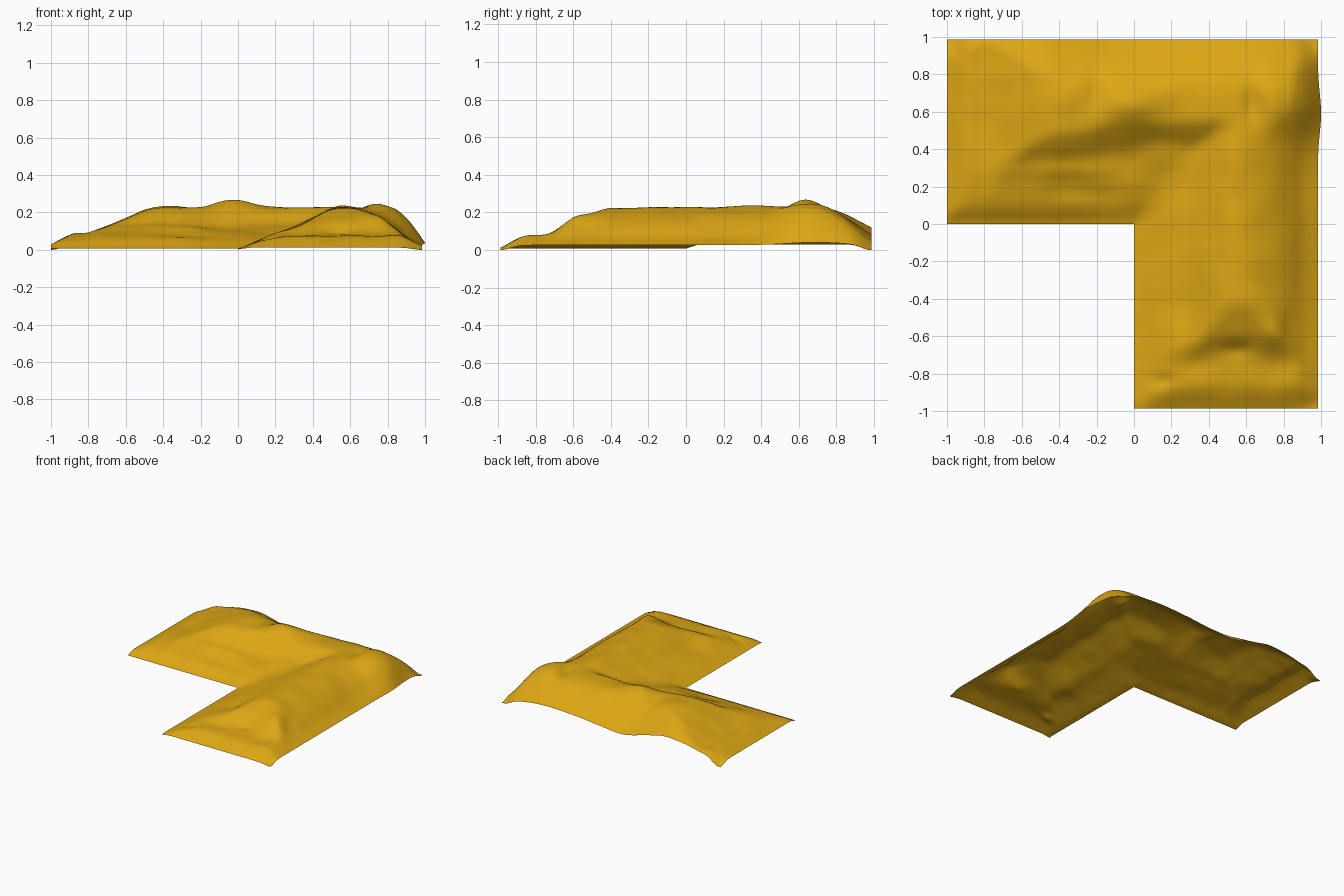
import bpy, bmesh, math
from mathutils import Vector, noise

if "Cube" in bpy.data.objects:
    bpy.data.objects.remove(bpy.data.objects["Cube"])


def profile(points):
    """Smoothly eased curve through (distance, height) points."""
    def f(d):
        if d <= points[0][0]:
            return points[0][1]
        for i in range(len(points) - 1):
            (a, u), (b, v) = points[i], points[i + 1]
            if d <= b:
                # Catmull-Rom style slopes
                def slope(k):
                    lo, hi = max(k - 1, 0), min(k + 1, len(points) - 1)
                    return (points[hi][1] - points[lo][1]) / (points[hi][0] - points[lo][0])
                h, t = b - a, (d - a) / (b - a)
                return ((2*t**3 - 3*t**2 + 1) * u + (t**3 - 2*t**2 + t) * h * slope(i)
                        + (3*t**2 - 2*t**3) * v + (t**3 - t**2) * h * slope(i + 1))
        return points[-1][1]
    return f


def smin(a, b, k=0.03):
    h = max(k - abs(a - b), 0) / k
    return min(a, b) - h * h * k * 0.25


# Slopes measured inwards from each kind of edge
back_wing = profile([(0, 0), (.1, .05), (.2, .08), (.3, .10), (.4, .13), (.5, .19), (.58, .23), (.65, .24), (1, .24)])
side_wing = profile([(0, 0), (.1, .045), (.2, .085), (.3, .115), (.4, .165), (.5, .215), (.57, .24), (1, .24)])
steep_right = profile([(0, .04), (.04, .10), (.09, .165), (.16, .22), (.25, .24), (2, .24)])
gentle_right = profile([(0, .025), (.08, .065), (.16, .125), (.24, .175), (.32, .21), (.42, .24), (2, .25)])
left_end = profile([(0, .03), (.12, .085), (.2, .09), (.4, .17), (.55, .235), (.65, .25), (2, .25)])
front_end = profile([(0, .012), (.12, .07), (.26, .085), (.4, .155), (.5, .195), (.62, .235), (2, .25)])
# Height of the wavy back border along x
back_lift = profile([(-1, .01), (-.9, .06), (-.72, .1), (-.5, .12), (-.35, .09), (-.12, .035), (.1, .05),
                     (.3, .07), (.62, .08), (.85, .05), (1, 0)])

# Lumps and hollows: x, y, height, x size, y size
LUMPS = [
    (-.02, .65, .04, .13, .09), (-.2, .74, -.02, .05, .1), (-.38, .66, .008, .12, .08),
    (.15, .45, -.015, .14, .06), (-.35, .29, .012, .25, .05), (-.3, .17, -.008, .2, .04),
    (.57, .3, .012, .07, .15), (.63, .66, -.02, .04, .1), (.74, .65, .015, .06, .15),
    (.55, -.68, -.025, .09, .05), (.75, -.6, .02, .08, .08), (.15, -.85, -.015, .08, .04),
    (.3, -.1, .008, .1, .15), (.3, -.45, -.01, .1, .08), (.85, -.55, -.012, .05, .08),
]


def height(x, y):
    # the step on the back wing lies further forward on its left half
    shift = .07 / (1 + math.exp((x + .2) / .06)) * min(max(y, 0) / .3, 1)
    inner = -smin(-back_wing(y + shift), -side_wing(x))
    # right flank is steep near the back corner and gentle further forward
    s = math.exp(-((y - .7) / .22) ** 2)
    right = s * steep_right(1 - x) + (1 - s) * gentle_right(1 - x)
    lift = back_lift(x)
    back = lift + (.24 - lift) * math.sin(math.pi / 2 * min((1 - y) / .36, 1))
    z = smin(inner, smin(right, back))
    z = smin(z, smin(left_end(x + 1), front_end(y + 1)))
    # fade the roughness out at the borders
    edge = min(1 - x, 1 - y, x + 1, y + 1, max(x, y))
    fade = min(max(edge, 0) / .15, 1)
    for cx, cy, h, sx, sy in LUMPS:
        z += fade * h * math.exp(-((x - cx) / sx) ** 2 - ((y - cy) / sy) ** 2)
    z += fade * .008 * noise.noise(Vector((x * 6, y * 6, 2.3)))
    # outer corners touch the ground
    for cx, cy in ((1, 1), (1, -1), (-1, 1)):
        z *= 1 - math.exp(-((x - cx) ** 2 + (y - cy) ** 2) / .005)
    return max(z, 0)


# L-shaped ridge sheet
bm = bmesh.new()
bmesh.ops.create_grid(bm, x_segments=120, y_segments=120, size=1)
corner = [f for f in bm.faces if f.calc_center_median().x < 0 and f.calc_center_median().y < 0]
bmesh.ops.delete(bm, geom=corner, context='FACES')
for v in bm.verts:
    x, y = v.co.x, v.co.y
    z = height(x, y)
    # right, back and front borders sit slightly inside, with a soft bulge
    bulge = .017 * math.exp(-((y - .6) / .15) ** 2)
    v.co = (x * (.983 + bulge) if x > 0 else x, y * .986, z)
for f in bm.faces:
    f.smooth = True
mesh = bpy.data.meshes.new("ridge_terrain")
bm.to_mesh(mesh)
bm.free()

gold = bpy.data.materials.new("golden_earth")
gold.diffuse_color = (.72, .385, .007, 1)
gold.use_nodes = True
gold.node_tree.nodes["Principled BSDF"].inputs["Base Color"].default_value = gold.diffuse_color
mesh.materials.append(gold)
ridge = bpy.data.objects.new("ridge_terrain", mesh)
bpy.context.collection.objects.link(ridge)
